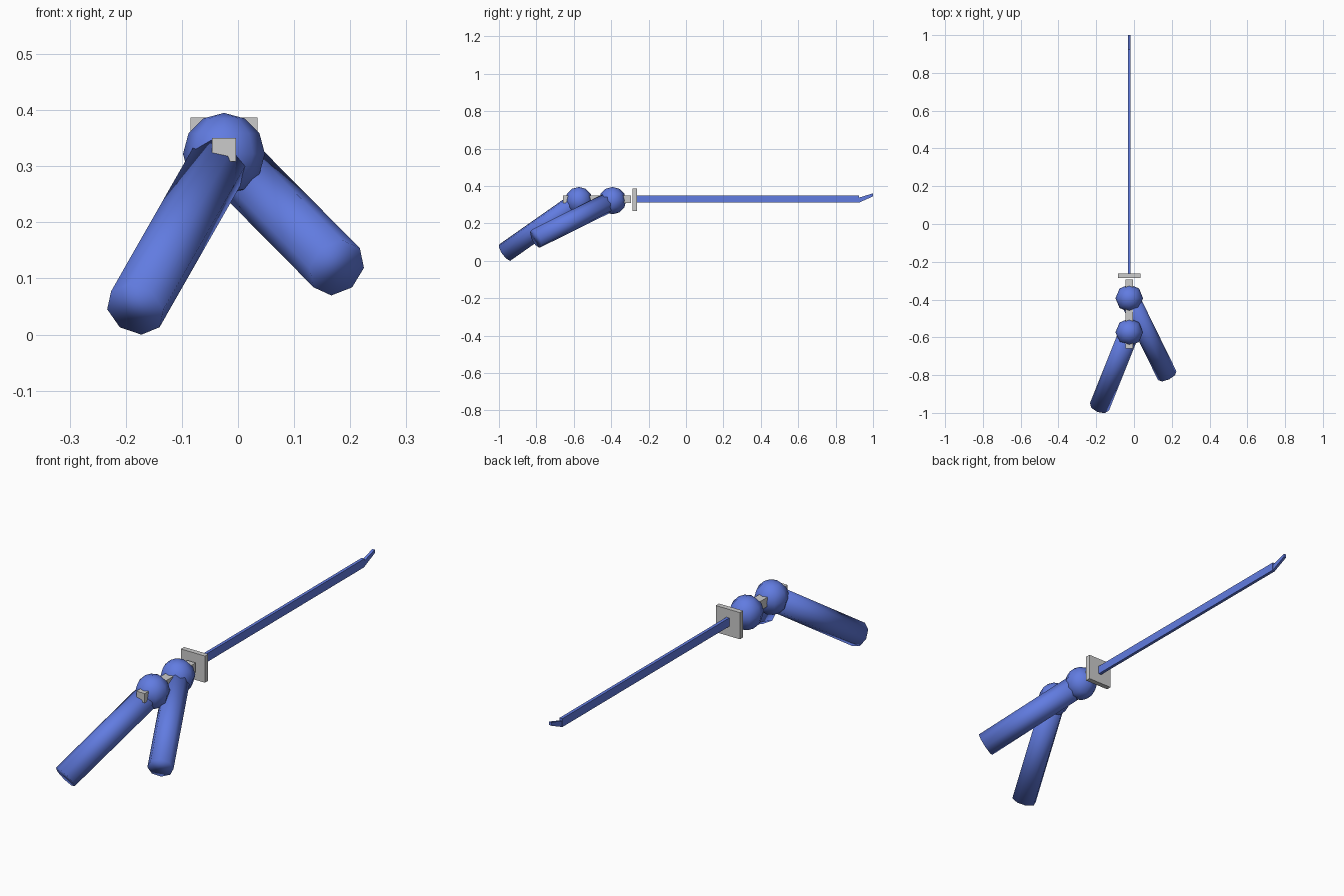
import bpy, bmesh
from mathutils import Vector

if "Cube" in bpy.data.objects:
    bpy.data.objects.remove(bpy.data.objects["Cube"])

X = -0.025          # centre line of the blade and both hands
blue = bpy.data.materials.new("blue")
blue.diffuse_color = (0.12, 0.2, 0.75, 1)
blue.use_nodes = True
blue.node_tree.nodes["Principled BSDF"].inputs["Base Color"].default_value = blue.diffuse_color


def add_mesh(name, bm, material=None, smooth=False):
    bmesh.ops.recalc_face_normals(bm, faces=bm.faces)
    mesh = bpy.data.meshes.new(name)
    bm.to_mesh(mesh)
    bm.free()
    if material:
        mesh.materials.append(material)
    for p in mesh.polygons:
        p.use_smooth = smooth
    obj = bpy.data.objects.new(name, mesh)
    bpy.context.collection.objects.link(obj)
    return obj


def plate(name, profile, width, material=None):
    """Extrude a (y, z) side profile across the centre line."""
    bm = bmesh.new()
    face = bm.faces.new([bm.verts.new((X - width / 2, y, z)) for y, z in profile])
    ext = bmesh.ops.extrude_face_region(bm, geom=[face])
    moved = [v for v in ext["geom"] if isinstance(v, bmesh.types.BMVert)]
    bmesh.ops.translate(bm, verts=moved, vec=(width, 0, 0))
    return add_mesh(name, bm, material)


def rect(y0, y1, z0, z1):
    return [(y0, z0), (y1, z0), (y1, z1), (y0, z1)]


def hand(name, centre):
    bm = bmesh.new()
    bmesh.ops.create_uvsphere(bm, u_segments=8, v_segments=6, radius=0.073)
    obj = add_mesh(name, bm, blue, True)
    obj.location = centre


def arm(name, start, end):
    start, end = Vector(start), Vector(end)
    axis = end - start
    bm = bmesh.new()
    bmesh.ops.create_cone(bm, cap_ends=True, segments=8, radius1=0.054,
                          radius2=0.054, depth=axis.length)
    obj = add_mesh(name, bm, blue, True)
    obj.rotation_euler = axis.to_track_quat('Z', 'Y').to_euler()
    obj.location = (start + end) / 2


# Sword: grip, square guard, long blade and bent tip
plate("grip", rect(-0.658, -0.295, 0.308, 0.350), 0.042)
plate("guard", rect(-0.285, -0.262, 0.267, 0.387), 0.12)
plate("blade", rect(-0.268, 0.925, 0.311, 0.349), 0.014, blue)
plate("blade_tip", [(0.915, 0.311), (0.927, 0.312), (1.0, 0.345), (1.0, 0.361),
                    (0.915, 0.335)], 0.012, blue)

# Hands and forearms
for side, y, end in (("right", -0.573, (-0.183, -0.968, 0.045)),
                     ("left", -0.393, (0.176, -0.803, 0.119))):
    centre = (X, y, 0.322)
    hand(side + "_hand", centre)
    arm(side + "_arm", centre, end)
